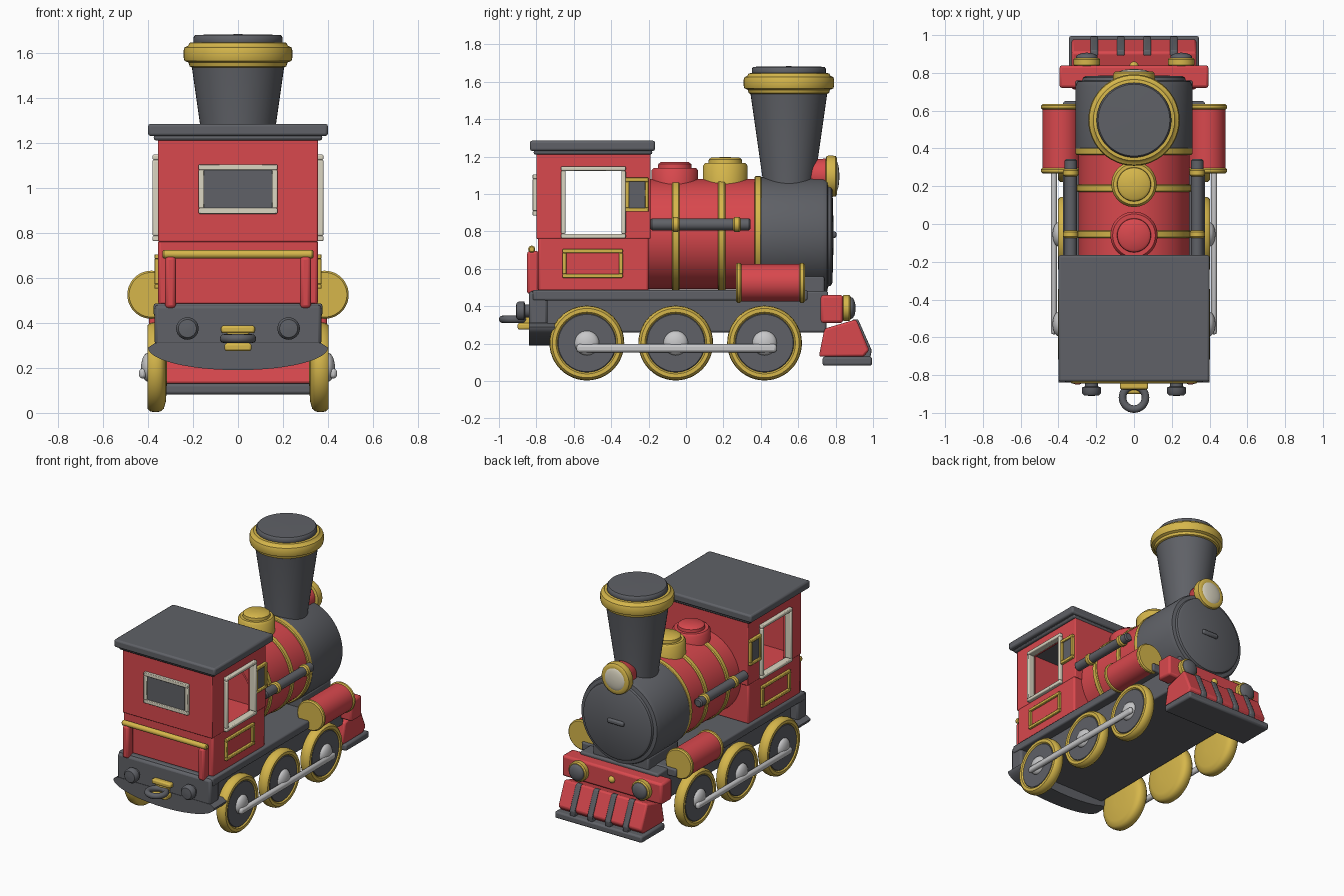
import bpy, bmesh, math
from mathutils import Matrix, Vector

cube = bpy.data.objects.get("Cube")
if cube:
    bpy.data.objects.remove(cube, do_unlink=True)


def material(name, rgb):
    m = bpy.data.materials.new(name)
    m.use_nodes = True
    m.diffuse_color = (*rgb, 1)
    m.node_tree.nodes["Principled BSDF"].inputs["Base Color"].default_value = (*rgb, 1)
    return m


RED = material("red paint", (0.69, 0.065, 0.075))
GOLD = material("gold trim", (0.67, 0.47, 0.07))
DARK = material("dark iron", (0.115, 0.12, 0.135))
CREAM = material("cream", (0.71, 0.67, 0.54))
STEEL = material("light steel", (0.57, 0.57, 0.58))


def finish(name, bm, mat, bevel=0.0):
    bmesh.ops.recalc_face_normals(bm, faces=bm.faces)
    mesh = bpy.data.meshes.new(name)
    bm.to_mesh(mesh)
    bm.free()
    mesh.materials.append(mat)
    ob = bpy.data.objects.new(name, mesh)
    bpy.context.collection.objects.link(ob)
    if bevel:
        mod = ob.modifiers.new("soft edges", "BEVEL")
        mod.width, mod.segments = bevel, 2
    bpy.ops.object.select_all(action="DESELECT")
    ob.select_set(True)
    bpy.context.view_layer.objects.active = ob
    bpy.ops.object.shade_smooth_by_angle(angle=math.radians(40))
    return ob


def boxes(name, mat, parts, bevel=0.01):
    """Each part is (x0, x1, y0, y1, z0, z1)."""
    bm = bmesh.new()
    for x0, x1, y0, y1, z0, z1 in parts:
        m = Matrix.Translation(((x0 + x1) / 2, (y0 + y1) / 2, (z0 + z1) / 2))
        bmesh.ops.create_cube(bm, size=1, matrix=m @ Matrix.Diagonal((x1 - x0, y1 - y0, z1 - z0, 1)))
    return finish(name, bm, mat, bevel)


def lathe(name, mat, axis, centre, profile, sides=48):
    """Revolve (radius, height) points about an axis through centre."""
    direction = Vector(axis)
    turn = Vector((0, 0, 1)).rotation_difference(direction).to_matrix()
    bm = bmesh.new()
    rings = []
    for r, h in profile:
        rings.append([bm.verts.new(Vector(centre) + turn @ Vector(
            (r * math.cos(math.tau * i / sides), r * math.sin(math.tau * i / sides), h)))
            for i in range(sides)])
    for a, b in zip(rings, rings[1:]):
        for i in range(sides):
            j = (i + 1) % sides
            bm.faces.new((a[i], a[j], b[j], b[i]))
    bm.faces.new(rings[0])
    bm.faces.new(rings[-1])
    return finish(name, bm, mat)


def drum(name, mat, axis, centre, r, h0, h1, b=0.008, sides=48):
    return lathe(name, mat, axis, centre, [(r - b, h0), (r, h0 + b), (r, h1 - b), (r - b, h1)], sides)


def dome(r, h, base=0.0, steps=6):
    angles = [math.pi / 2 * i / steps for i in range(steps)]
    return [(r * math.cos(a), base + h * math.sin(a)) for a in angles] + [(r * 0.02, base + h)]


def frame_side(x0, x1, y0, y1, z0, z1, t):
    return [(x0, x1, y0, y1, z0, z0 + t), (x0, x1, y0, y1, z1 - t, z1),
            (x0, x1, y0, y0 + t, z0 + t, z1 - t), (x0, x1, y1 - t, y1, z0 + t, z1 - t)]


def extrude(name, mat, points, lo, hi, axis, bevel=0.0):
    """Extrude a flat outline along x (points are y, z) or y (points are x, z)."""
    bm = bmesh.new()
    place = (lambda p, d: (d, *p)) if axis == "x" else (lambda p, d: (p[0], d, p[1]))
    a, b = [[bm.verts.new(place(p, d)) for p in points] for d in (lo, hi)]
    bm.faces.new(a)
    bm.faces.new(b)
    for i in range(len(a)):
        j = (i + 1) % len(a)
        bm.faces.new((a[i], a[j], b[j], b[i]))
    return finish(name, bm, mat, bevel)


X, Y, Z = (1, 0, 0), (0, 1, 0), (0, 0, 1)
BACK = (0, -1, 0)

# Chassis
boxes("running_plate", DARK, [(-.375, .375, -.82, .65, .43, .487), (-.31, .31, .6, .76, .42, .48)])
boxes("under_frame", DARK, [(-.31, .31, -.77, .75, .26, .44)])
boxes("smokebox_saddle", DARK, [(-.22, .22, .4, .74, .44, .56)])
boxes("rear_beam", DARK, [(-.37, .37, -.84, -.74, .3, .48)], .015)
arc = [(.4 * math.cos(math.pi * i / 24), .29 - .1 * math.sin(math.pi * i / 24)) for i in range(25)]
extrude("rear_skirt", DARK, [(.37, .31)] + arc + [(-.37, .31)], -.84, -.7, "y")

# Boiler, smokebox and bands
drum("boiler", RED, Y, (0, 0, .785), .295, -.25, .4, sides=64)
lathe("smokebox", DARK, Y, (0, 0, .78),
      [(.29, .39), (.31, .4), (.31, .73), (.3, .755), (.275, .76), (.27, .775), (.255, .783), (.01, .79)], 64)
for i, y in enumerate((-.055, .19, .385)):
    drum(f"boiler_band_{i + 1}", GOLD, Y, (0, y, .785), .31 if i == 2 else .304, -.02, .02, .006, 64)
boxes("door_handle", DARK, [(-.065, .065, .78, .805, .765, .8)], .012)

# Chimney and domes
lathe("chimney", DARK, Z, (0, .55, 0), [(.14, .98), (.14, 1.08), (.207, 1.55)])
lathe("chimney_collar", GOLD, Z, (0, .55, 0),
      [(.205, 1.535), (.215, 1.54), (.22, 1.557), (.238, 1.565), (.242, 1.58), (.242, 1.61),
       (.237, 1.625), (.222, 1.632), (.215, 1.645), (.19, 1.647)])
lathe("chimney_cap", DARK, Z, (0, .55, 0),
      [(.19, 1.63), (.198, 1.645), (.198, 1.67), (.19, 1.68), (.01, 1.683)])
for name, mat, y, r, z in (("steam_dome", GOLD, .21, .12, 1.165), ("sand_dome", RED, -.06, .125, 1.14)):
    lathe(name, mat, Z, (0, y, 0),
          [(r, 1.0), (r, z - .015), (r - .012, z), (.09, z), (.088, z + .02), (.075, z + .03), (.01, z + .032)])

# Headlight
lathe("headlight_body", RED, Y, (0, 0, 1.1), [(.07, .66), (.085, .68), (.09, .76)])
lathe("headlight_rim", GOLD, Y, (0, 0, 1.095),
      [(.09, .745), (.108, .752), (.112, .77), (.108, .8), (.098, .808), (.08, .808)])
lathe("headlight_lens", CREAM, Y, (0, 0, 1.095), dome(.085, .02, .8))

# Cab walls and roof
boxes("cab_lower", RED, [(-.355, .355, -.79, -.2, .48, .77)], .012)
walls = [(-.355, .355, -.8, -.755, .76, 1.23), (-.355, .355, -.245, -.19, .76, 1.23)]
for s in (-1, 1):
    a, b = sorted((s * .355, s * .31))
    walls += [(a, b, -.79, -.655, .76, 1.23), (a, b, -.335, -.2, .76, 1.23), (a, b, -.79, -.2, 1.13, 1.23)]
boxes("cab_upper", RED, walls, .006)
boxes("cab_roof", DARK, [(-.375, .375, -.815, -.18, 1.21, 1.235), (-.4, .4, -.835, -.165, 1.23, 1.285)], .012)
boxes("rear_window_pane", DARK, [(-.155, .155, -.808, -.8, .905, 1.095)], 0)
boxes("rear_window_frame", CREAM, [(-.175, .175, -.82, -.795, .885, .91), (-.175, .175, -.82, -.795, 1.08, 1.105),
      (-.175, -.15, -.82, -.795, .91, 1.08), (.15, .175, -.82, -.795, .91, 1.08)], .004)

# Rear handrail
boxes("rear_rail_posts", RED, [(s * .3 - .024, s * .3 + .024, -.85, -.785, .465, .695) for s in (-1, 1)], .015)
drum("rear_rail", GOLD, X, (0, -.825, .705), .019, -.335, .335, .006, 16)

# Rear coupling
boxes("coupling_bracket", GOLD, [(-.075, .075, -.875, -.83, .355, .388), (-.06, .06, -.9, -.83, .275, .31),
                                 (-.05, .05, -.87, -.83, .3, .36)], .01)
bpy.ops.mesh.primitive_torus_add(major_radius=.061, minor_radius=.02, major_segments=32,
                                 minor_segments=12, location=(0, -.919, .33))
ring = bpy.context.object
ring.name = "coupling_ring"
ring.data.materials.append(DARK)
bpy.ops.object.shade_smooth()

# Front beam and cowcatcher
boxes("front_beam", RED, [(-.395, .395, .72, .84, .31, .46)], .015)
lathe("beam_button", GOLD, Y, (0, 0, .39), dome(.025, .025, .835), 24)
extrude("cowcatcher", RED, [(.74, .28), (.91, .33), (.98, .165), (.95, .13), (.71, .13)], -.33, .33, "x", .012)
boxes("cowcatcher_base", DARK, [(-.345, .345, .73, .995, .082, .13)], .012)
for i, x in enumerate((-.21, -.07, .07, .21)):
    extrude(f"cowcatcher_slat_{i + 1}", DARK,
            [(.89, .33), (.92, .33), (.993, .165), (.985, .12), (.94, .12)], x - .02, x + .02, "x", .006)

# Paired parts
for side, s in (("left", 1), ("right", -1)):
    out = (s, 0, 0)

    def span(a, b, *rest):
        return (*sorted((s * a, s * b)), *rest)

    # Wheels and coupling rod
    for i, y in enumerate((-.53, -.055, .42)):
        c = (0, y, .203)
        lathe(f"{side}_wheel_rim_{i + 1}", GOLD, out, c,
              [(.05, .315), (.15, .32), (.185, .33), (.197, .345), (.2, .365), (.197, .39), (.185, .403),
               (.165, .403), (.155, .392), (.05, .39)])
        drum(f"{side}_wheel_disc_{i + 1}", DARK, out, c, .157, .38, .398, .004)
        lathe(f"{side}_wheel_hub_{i + 1}", STEEL, out, c, dome(.066, .035, .396), 32)
    boxes(f"{side}_coupling_rod", STEEL, [span(.408, .44, -.585, .485, .153, .197)], .014)

    # Steam cylinder
    c = (s * .385, 0, .525)
    drum(f"{side}_cylinder", RED, Y, c, .1, .28, .625)
    for where, y in (("rear", .282), ("front", .62)):
        drum(f"{side}_cylinder_{where}_cap", GOLD, Y, c, .107, y - .015, y + .015)

    # Boiler handrail
    c = (s * .335, 0, .837)
    drum(f"{side}_boiler_rail", DARK, Y, c, .032, -.19, .345, sides=20)
    for i, y in enumerate((-.055, .272)):
        drum(f"{side}_rail_clip_{i + 1}", GOLD, Y, c, .04, y - .02, y + .02, sides=20)

    # Cab side windows and panel trim
    fs = [span(*f) for f in frame_side(.33, .38, -.668, -.322, .763, 1.148, .024)]
    boxes(f"{side}_cab_window_frame", CREAM, fs, .006)
    fs = [span(*f) for f in frame_side(.35, .372, -.66, -.338, .552, .705, .02)]
    boxes(f"{side}_panel_trim", GOLD, fs, .004)
    fs = [span(*f) for f in frame_side(.35, .375, -.325, -.2, .905, 1.087, .02)]
    boxes(f"{side}_small_window_frame", GOLD, fs, .004)
    boxes(f"{side}_small_window_pane", DARK, [span(.355, .363, -.31, -.215, .92, 1.07)], 0)

    # Buffers
    c = (s * .25, 0, .39)
    drum(f"{side}_front_buffer_ring", GOLD, Y, c, .07, .835, .88)
    lathe(f"{side}_front_buffer", DARK, Y, c, [(.058, .86)] + dome(.058, .025, .882), 32)
    lathe(f"{side}_rear_buffer", DARK, BACK, (s * .225, 0, .375),
          [(.035, .82), (.035, .86), (.05, .865), (.05, .895), (.04, .907), (.01, .91)], 32)
